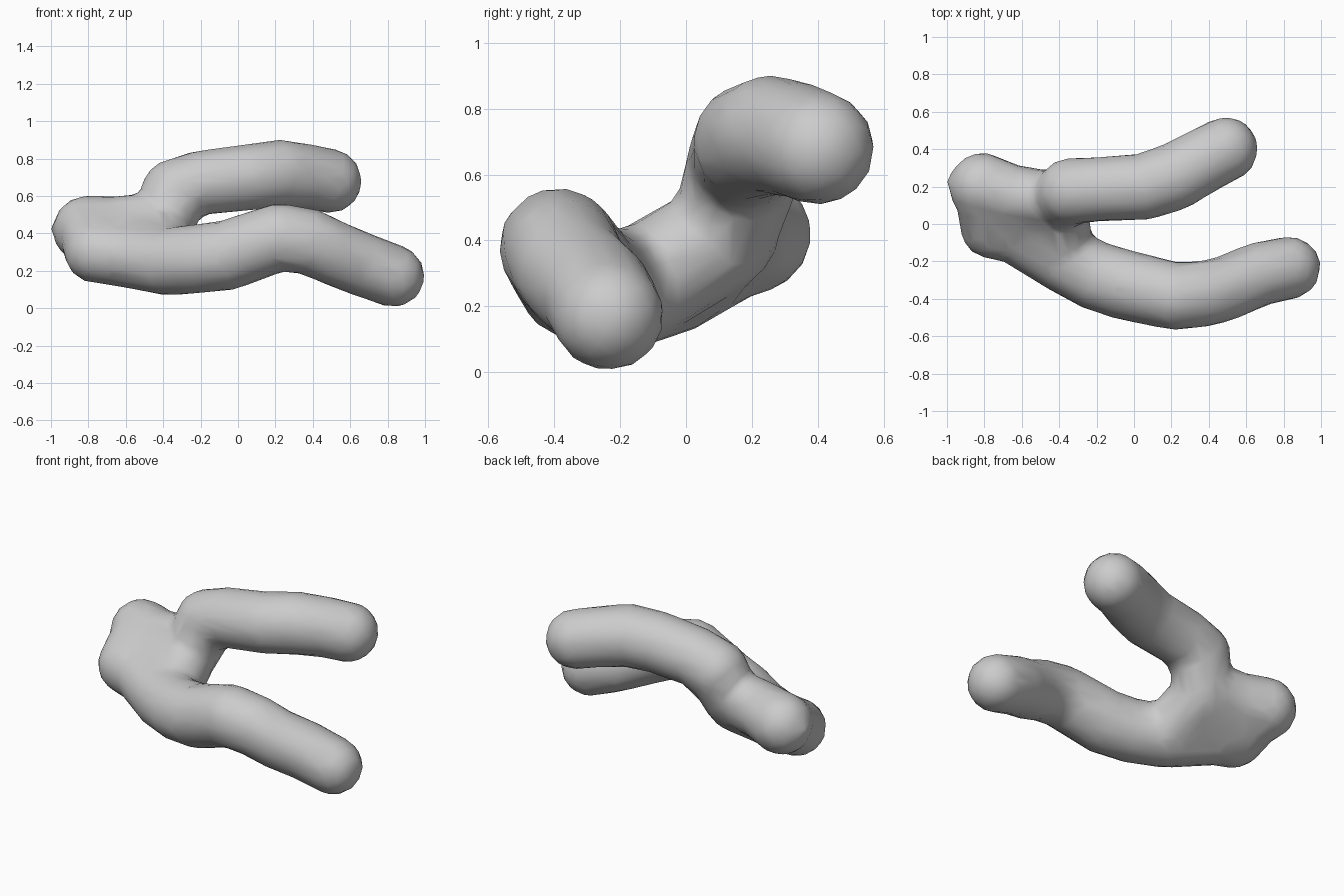
import bpy, bmesh
from mathutils import Vector

if "Cube" in bpy.data.objects:
    bpy.data.objects.remove(bpy.data.objects["Cube"])

# unit ball directions shared by every rounded segment
ball = bmesh.new()
bmesh.ops.create_icosphere(ball, subdivisions=3, radius=1.0)
dirs = [v.co.copy() for v in ball.verts]
ball.free()

me = bpy.data.meshes.new("forked_branch")
bm = bmesh.new()

def limb(path):
    # chain of rounded segments: hull around each neighbouring pair of balls
    for a, b in zip(path, path[1:]):
        seg = bmesh.new()
        for x, y, z, r in (a, b):
            for d in dirs:
                seg.verts.new(Vector((x, y, z)) + d * (r + 0.004))
        bmesh.ops.convex_hull(seg, input=seg.verts[:])
        loose = [v for v in seg.verts if not v.link_faces]
        bmesh.ops.delete(seg, geom=loose, context='VERTS')
        bmesh.ops.recalc_face_normals(seg, faces=seg.faces[:])
        tmp = bpy.data.meshes.new("segment")
        seg.to_mesh(tmp)
        seg.free()
        bm.from_mesh(tmp)
        bpy.data.meshes.remove(tmp)

# lower finger with its root
limb([(-.76, -.02, .30, .165), (-.64, -.04, .285, .165), (-.38, -.185, .25, .178),
      (-.20, -.28, .265, .182), (-.05, -.325, .285, .185), (.22, -.387, .38, .178),
      (.38, -.372, .355, .174), (.5, -.342, .30, .170), (.66, -.27, .235, .168),
      (.83, -.235, .172, .165)])
# tapered finger tip
limb([(.83, -.235, .172, .155), (.91, -.215, .178, .088)])
# knuckle and upper finger
limb([(-.81, .20, .42, .178), (-.66, .15, .43, .165), (-.50, .13, .45, .16),
      (-.40, .12, .44, .16), (-.34, .175, .62, .175), (-.2, .185, .67, .17),
      (.06, .2, .70, .175), (.22, .255, .72, .178), (.36, .335, .705, .172),
      (.49, .40, .68, .17)])
# palm web and pointed heel
limb([(-.76, -.02, .30, .165), (-.79, .19, .42, .17)])
limb([(-.38, -.17, .25, .17), (-.42, .10, .41, .165)])
limb([(-.76, .02, .32, .165), (-.60, .05, .355, .165), (-.44, .06, .38, .165)])
limb([(-.60, .05, .355, .16), (-.45, -.10, .29, .165)])
limb([(-.81, .20, .42, .15), (-.95, .225, .42, .05)])

bm.to_mesh(me)
bm.free()
ob = bpy.data.objects.new("forked_branch", me)
bpy.context.collection.objects.link(ob)

# fuse into one skin, soften the joints, reduce to broad facets
rm = ob.modifiers.new("fuse", 'REMESH')
rm.mode = 'VOXEL'
rm.voxel_size = 0.025
rm.use_smooth_shade = True
sm = ob.modifiers.new("soften", 'SMOOTH')
sm.factor = 0.5
sm.iterations = 8
dc = ob.modifiers.new("facets", 'DECIMATE')
dc.ratio = 0.08
